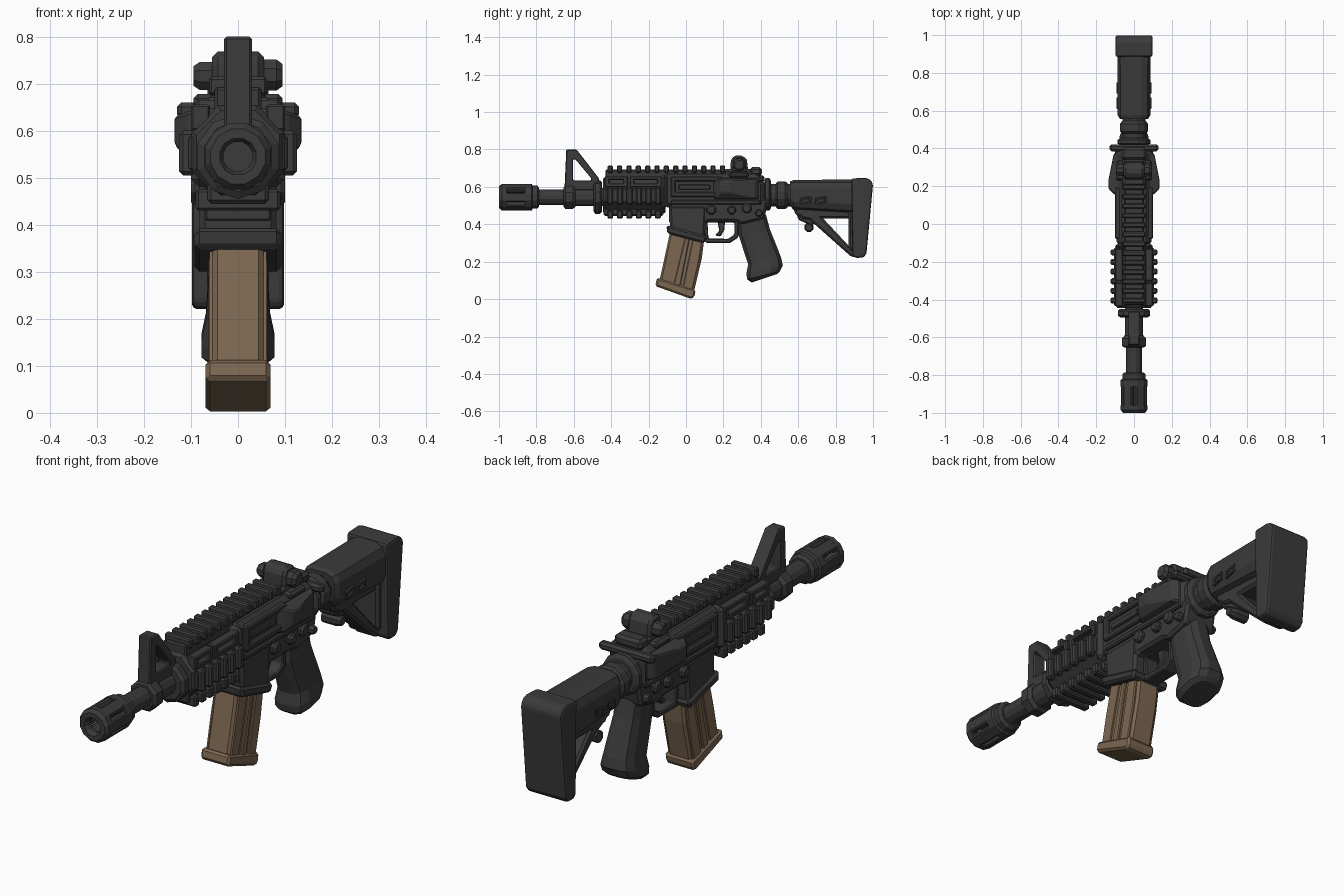
import bpy, bmesh, math
from mathutils import Vector

if "Cube" in bpy.data.objects:
    bpy.data.objects.remove(bpy.data.objects["Cube"])

def material(name, rgb):
    m = bpy.data.materials.new(name)
    m.diffuse_color = (*rgb, 1)
    m.use_nodes = True
    m.node_tree.nodes["Principled BSDF"].inputs["Base Color"].default_value = m.diffuse_color
    return m

BLACK = material("charcoal", (0.043, 0.043, 0.044))
TAN = material("tan brown", (0.205, 0.135, 0.083))
SIDES = ((1, "right"), (-1, "left"))

def finish(name, bm, mat=BLACK, bevel=0.0, seg=1):
    bmesh.ops.recalc_face_normals(bm, faces=bm.faces)
    me = bpy.data.meshes.new(name)
    bm.to_mesh(me)
    bm.free()
    me.materials.append(mat)
    ob = bpy.data.objects.new(name, me)
    bpy.context.collection.objects.link(ob)
    if bevel:
        b = ob.modifiers.new("bevel", 'BEVEL')
        b.width, b.segments = bevel, seg
        b.limit_method, b.angle_limit = 'ANGLE', math.radians(35)
    return ob

def bridge(rings, cap=True, close=False):
    """Skin a list of equal-length rings."""
    bm = bmesh.new()
    vs = [[bm.verts.new(p) for p in r] for r in rings]
    n = len(vs[0])
    for k in range(len(vs) - (0 if close else 1)):
        a, b = vs[k], vs[(k + 1) % len(vs)]
        for i in range(n):
            j = (i + 1) % n
            bm.faces.new((a[i], a[j], b[j], b[i]))
    if cap and not close:
        bm.faces.new(vs[0])
        bm.faces.new(vs[-1])
    return bm

def prism(name, pts, x0, x1, bevel=0.01, mat=BLACK, seg=1):
    """Side profile (y, z) extruded from x0 to x1."""
    return finish(name, bridge([[(x, y, z) for y, z in pts] for x in (x0, x1)]), mat, bevel, seg)

def frame(name, outer, inner, x0, x1, bevel=0.006):
    """Side profile with a hole."""
    rings = [[(x, y, z) for y, z in p] for p, x in
             ((outer, x0), (outer, x1), (inner, x1), (inner, x0))]
    return finish(name, bridge(rings, close=True), BLACK, bevel)

def rect(y0, y1, z0, z1):
    return [(y0, z0), (y1, z0), (y1, z1), (y0, z1)]

def box(name, x0, x1, y0, y1, z0, z1, bevel=0.008, mat=BLACK):
    return prism(name, rect(y0, y1, z0, z1), x0, x1, bevel, mat)

def lathe(name, prof, z=0.545, n=12, close=False):
    """Profile (y, radius) spun round the barrel axis."""
    rings = [[(r * math.cos((i + .5) * math.tau / n), y, z + r * math.sin((i + .5) * math.tau / n))
              for i in range(n)] for y, r in prof]
    return finish(name, bridge(rings, close=close))

def knob(name, x0, x1, y, z, r, n=8):
    """Short cylinder along x with a chamfered outer end."""
    xm = x0 + (x1 - x0) * 0.7
    rings = [[(x, y + q * math.cos((i + .5) * math.tau / n), z + q * math.sin((i + .5) * math.tau / n))
              for i in range(n)] for x, q in ((x0, r), (xm, r), (x1, r * 0.7))]
    return finish(name, bridge(rings))

def loft(name, sections, n=12, power=0.7):
    """Rounded sections, each spanning (y0, z0)-(y1, z1) with a half width."""
    rings = []
    for y0, z0, y1, z1, hw in sections:
        ring = []
        for i in range(n):
            a = (i + .5) * math.tau / n
            c, s = math.cos(a), math.sin(a)
            c, s = math.copysign(abs(c) ** power, c), math.copysign(abs(s) ** power, s)
            ring.append((s * hw, (y0 + y1) / 2 + c * (y1 - y0) / 2, (z0 + z1) / 2 + c * (z1 - z0) / 2))
        rings.append(ring)
    return finish(name, bridge(rings))

# Muzzle: two hollow rings joined by six bars
lathe("muzzle_front_ring", [(-.96, .035), (-.96, .073), (-.985, .073), (-1, .06), (-1, .04), (-.985, .032)], close=True)
lathe("muzzle_rear_ring", [(-.86, .03), (-.86, .073), (-.825, .073), (-.815, .055), (-.815, .03)], close=True)
for i in range(6):
    ob = box(f"muzzle_bar_{i}", -.026, .026, -.97, -.85, .04, .07, 0.006)
    ob.location.z = .545
    ob.rotation_euler.y = (i + .5) * math.tau / 6
lathe("muzzle_collar", [(-.825, .05), (-.82, .064), (-.795, .064), (-.785, .05)])

# Barrel and gas block
lathe("barrel", [(-.86, .03), (-.82, .043), (-.65, .043), (-.64, .05), (-.44, .05)])
lathe("gas_block_front", [(-.655, .055), (-.645, .068), (-.605, .068), (-.59, .055)], n=8)
lathe("handguard_cap", [(-.495, .075), (-.485, .09), (-.46, .09), (-.45, .08)], n=10)

# Front sight tower
frame("front_sight", [(-.65, .58), (-.465, .58), (-.465, .645), (-.585, .80), (-.64, .80)],
      [(-.603, .635), (-.505, .635), (-.51, .65), (-.592, .748), (-.603, .748)], -.03, .03)

# Handguard core with ribs on sides and bottom
lathe("handguard", [(-.445, .095), (-.43, .107), (-.13, .107), (-.11, .1)], z=.555, n=8)
for s, side in SIDES:
    box(f"handguard_side_rail_{side}", s * .08, s * .105, -.435, -.125, .515, .59, .006)
    for k, (a, b) in enumerate(((-.435, -.31), (-.30, -.13))):
        frame(f"handguard_vent_{side}_{k}", rect(a, b, .6, .655), rect(a + .025, b - .025, .618, .638),
              s * .06, s * .1, .004)
box("handguard_bottom_rail", -.065, .065, -.44, -.12, .445, .49)
for k in range(6):
    y = -.405 + k * .051
    box(f"bottom_rib_{k}", -.09, .09, y - .016, y + .016, .43, .475, .006)
    for s, side in SIDES:
        box(f"side_rib_{side}_{k}", s * .09, s * .125, y - .016, y + .016, .505, .6, .008)

# Top rail with teeth
box("top_rail", -.05, .05, -.43, .23, .64, .692, .006)
for k in range(13):
    y = -.405 + k * .05
    box(f"rail_tooth_{k}", -.062, .062, y - .014, y + .014, .675, .715, .006)

# Receiver body
box("receiver_front_ring", -.1, .1, -.135, -.1, .48, .665, .025)
prism("upper_receiver", [(-.12, .49), (.42, .49), (.42, .62), (.39, .67), (-.12, .67)], -.085, .085, .022)
box("receiver_top", -.06, .06, .2, .4, .65, .695, .012)
prism("lower_receiver", [(-.09, .52), (-.09, .40), (.09, .40), (.12, .415), (.27, .415), (.3, .4), (.42, .43), (.44, .54)],
      -.078, .078, .012)
prism("magazine_well", [(-.09, .5), (-.085, .36), (.10, .32), (.11, .5)], -.082, .082, .012)
prism("magazine_well_lip", [(-.105, .395), (-.1, .35), (.1, .298), (.115, .335)], -.092, .092, .01)
for s, side in SIDES:
    frame(f"ejection_port_{side}", [(-.08, .545), (.17, .545), (.195, .575), (.195, .655), (-.08, .655)],
          [(-.055, .572), (.155, .572), (.168, .585), (.168, .63), (-.055, .63)], s * .07, s * .1)
    box(f"port_cover_{side}", s * .08, s * .093, -.04, .13, .585, .612, .004)
    box(f"receiver_seam_{side}", s * .07, s * .092, -.08, .4, .505, .53, .006)
    # Flared deflector behind the port, tapering rearward
    bm = bridge([[(s * x, y, z) for y, z in rect(a, b, c, d)] for x, a, b, c, d in
                 ((.07, .14, .40, .53, .65), (.108, .16, .37, .54, .64), (.135, .185, .235, .57, .63))])
    finish(f"deflector_{side}", bm, BLACK, .006)
    for k, (y, z, r) in enumerate(((.135, .478, .027), (.245, .475, .024), (.325, .485, .028), (.39, .46, .02))):
        knob(f"receiver_pin_{side}_{k}", s * .07, s * .1, y, z, r)

# Charging handle and rear sight
box("charging_handle", -.13, .13, .385, .42, .625, .66, .01)
box("charging_handle_latch", -.065, .065, .34, .405, .66, .705, .012)
box("rear_sight_base", -.095, .095, .23, .335, .648, .678, .01)
prism("rear_sight_body", [(.235, .67), (.335, .67), (.325, .745), (.305, .768), (.255, .768), (.24, .74)], -.055, .055, .012)
knob("rear_sight_knob_right", .05, .095, .285, .718, .036)
knob("rear_sight_knob_left", -.05, -.095, .285, .716, .032)

# Trigger and guard
frame("trigger_guard", [(.09, .43), (.105, .30), (.235, .30), (.28, .33), (.28, .43)],
      [(.115, .41), (.12, .325), (.225, .322), (.258, .345), (.258, .41)], -.035, .035, .005)
prism("trigger", [(.165, .43), (.21, .43), (.205, .37), (.185, .335), (.155, .34), (.178, .365)], -.018, .018, .005)

# Pistol grip
loft("pistol_grip", [(.27, .45, .43, .45, .062), (.28, .34, .45, .375, .06), (.33, .185, .51, .225, .07),
                     (.32, .135, .52, .18, .08), (.325, .105, .505, .15, .08), (.35, .088, .49, .135, .06)])

# Magazine with raised side panels and a base
prism("magazine", [(-.083, .37), (.1, .34), (.085, .22), (.04, .03), (-.145, .085), (-.115, .22)], -.054, .054, .01, TAN)
for s, side in SIDES:
    prism(f"magazine_front_panel_{side}", [(-.07, .36), (-.035, .36), (-.06, .2), (-.04, .35), (-.02, .35),
          (-.09, .06), (-.135, .08), (-.105, .22)], s * .04, s * .061, .0, TAN)
    prism(f"magazine_rear_panel_{side}", [(.0, .35), (.025, .35), (-.035, .05), (-.07, .06)], s * .04, s * .063, .004, TAN)
    prism(f"magazine_back_panel_{side}", [(.04, .34), (.09, .33), (.07, .2), (.03, .03), (-.02, .05)], s * .04, s * .063, .004, TAN)
prism("magazine_base", [(-.155, .115), (-.165, .07), (.03, 0), (.045, .012), (.052, .05)], -.069, .069, .012, TAN)

# Buffer tube with rings
lathe("buffer_tube", [(.4, .062), (.6, .062)], z=.555)
lathe("receiver_end_ring", [(.42, .075), (.425, .09), (.445, .09), (.455, .075)], z=.56)
lathe("castle_ring", [(.48, .065), (.49, .077), (.53, .077), (.545, .065)], z=.555)

# Stock: body, strut, butt pad, adjustment lever
loft("stock_body", [(.555, .50, .555, .63, .075), (.575, .475, .575, .638, .088), (.9, .455, .9, .642, .09)], power=.6)
prism("stock_lower_rail", [(.565, .5), (.59, .445), (.66, .43), (.9, .43), (.9, .5)], -.05, .05, .012)
prism("stock_strut", [(.6, .46), (.62, .43), (.66, .425), (.885, .225), (.91, .225), (.91, .275), (.87, .285), (.725, .44), (.72, .47)],
      -.05, .05, .01)
prism("stock_rear_post", [(.868, .5), (.868, .27), (.92, .24), (.92, .5)], -.065, .065, .012)
prism("butt_pad", [(.89, .235), (.905, .22), (.95, .222), (.965, .245), (1.0, .615), (.985, .64), (.96, .648), (.885, .645)],
      -.098, .098, .026, seg=2)
prism("stock_lever", [(.59, .46), (.70, .43), (.675, .39), (.6, .425)], -.035, .035, .008)
knob("stock_lever_pin", -.045, .045, .657, .383, .026)
for s, side in SIDES:
    for k, (a, b) in enumerate(((.61, .67), (.69, .75))):
        frame(f"stock_slot_{side}_{k}", [(a, .505), (b, .515), (b, .55), (a, .54)],
              [(a + .012, .516), (b - .012, .524), (b - .012, .54), (a + .012, .53)], s * .075, s * .093, .003)
